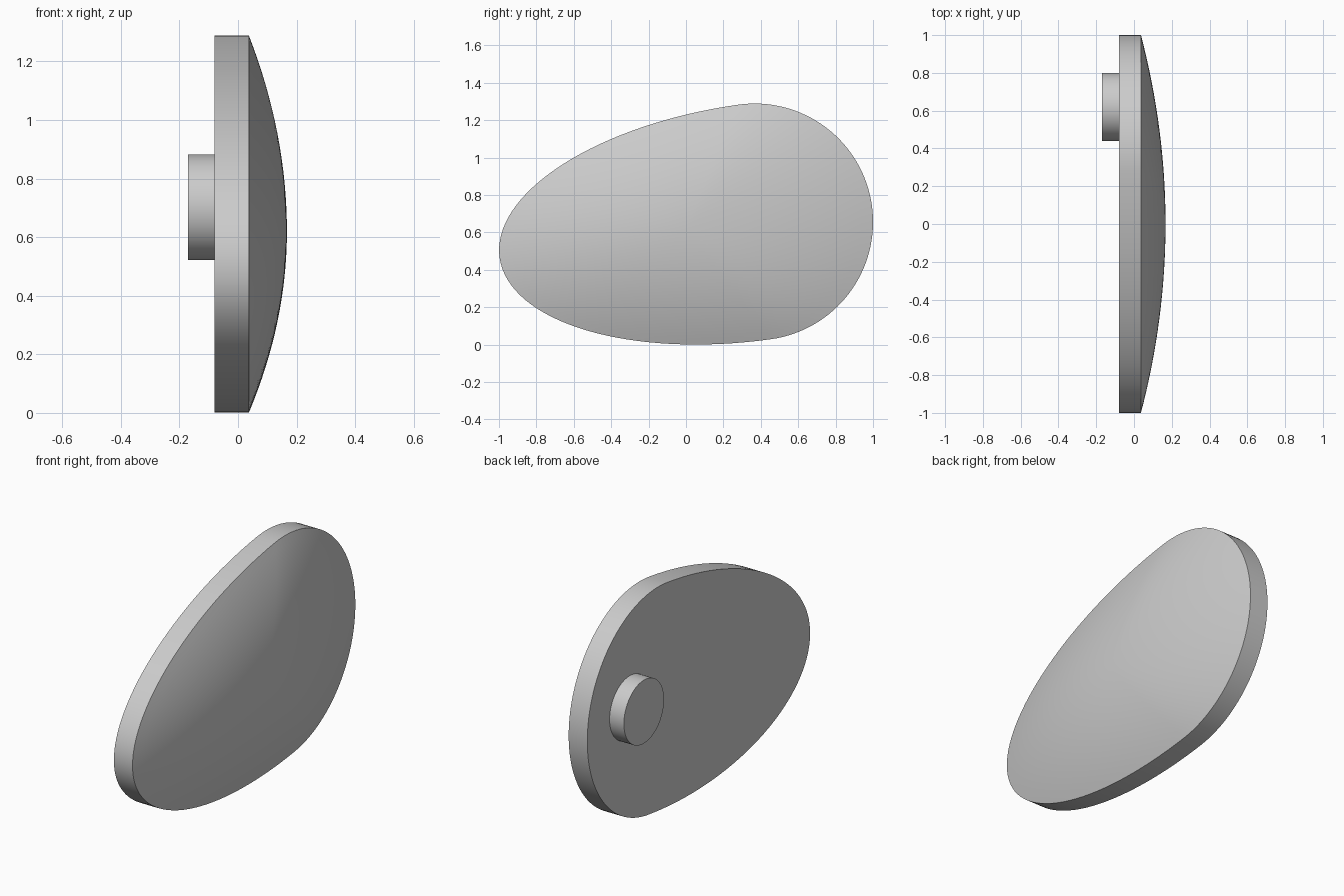
import bpy
import bmesh
import math
from mathutils import Matrix, Vector

cube = bpy.data.objects.get("Cube")
if cube:
    bpy.data.objects.remove(cube, do_unlink=True)

# Single grey finish
grey = bpy.data.materials.new("light grey")
grey.use_nodes = True
colour = (0.6, 0.6, 0.6, 1)
grey.diffuse_color = colour
grey.node_tree.nodes["Principled BSDF"].inputs["Base Color"].default_value = colour

SEGMENTS = 128
RINGS = 16
BACK, RIM, APEX = -0.08, 0.037, 0.167
RADIUS, LENGTH, TILT = 0.633, 1.377, math.radians(8)
ROUND_CENTRE = Vector((0.367, 0.656))
DOME_CENTRE = Vector((0.0, 0.62))


def finish(name, bm):
    """Turn a bmesh into a smooth object with sharp rims."""
    bmesh.ops.recalc_face_normals(bm, faces=bm.faces)
    mesh = bpy.data.meshes.new(name)
    bm.to_mesh(mesh)
    bm.free()
    mesh.materials.append(grey)
    obj = bpy.data.objects.new(name, mesh)
    bpy.context.collection.objects.link(obj)
    bpy.ops.object.select_all(action="DESELECT")
    obj.select_set(True)
    bpy.context.view_layer.objects.active = obj
    bpy.ops.object.shade_smooth_by_angle(angle=math.radians(30))
    return obj


def outline_point(angle):
    """Egg outline: a half circle joined to a longer, tilted half ellipse."""
    along, across = math.cos(angle), RADIUS * math.sin(angle)
    along *= RADIUS if along > 0 else LENGTH
    return ROUND_CENTRE + Matrix.Rotation(TILT, 2) @ Vector((along, across))


outline = [outline_point(math.tau * i / SEGMENTS) for i in range(SEGMENTS)]


def add_ring(bm, x, scale=1):
    points = [DOME_CENTRE.lerp(p, scale) for p in outline]
    return [bm.verts.new((x, p.x, p.y)) for p in points]


# Egg-shaped plate with a flat back and a shallow dome
bm = bmesh.new()
rings = [add_ring(bm, BACK)]
bm.faces.new(rings[0])
for k in range(RINGS):
    scale = 1 - k / RINGS
    rings.append(add_ring(bm, RIM + (APEX - RIM) * (1 - scale ** 2), scale))
for lower, upper in zip(rings, rings[1:]):
    for i in range(SEGMENTS):
        j = (i + 1) % SEGMENTS
        bm.faces.new((lower[i], lower[j], upper[j], upper[i]))
tip = bm.verts.new((APEX, *DOME_CENTRE))
for i in range(SEGMENTS):
    bm.faces.new((rings[-1][i], rings[-1][(i + 1) % SEGMENTS], tip))
finish("domed_plate", bm)

# Round mounting boss on the flat back
bm = bmesh.new()
bmesh.ops.create_cone(
    bm, cap_ends=True, segments=64, radius1=0.18, radius2=0.18, depth=0.09,
    matrix=Matrix.Translation((-0.125, 0.62, 0.702)) @ Matrix.Rotation(math.pi / 2, 4, "Y"))
finish("mounting_boss", bm)
